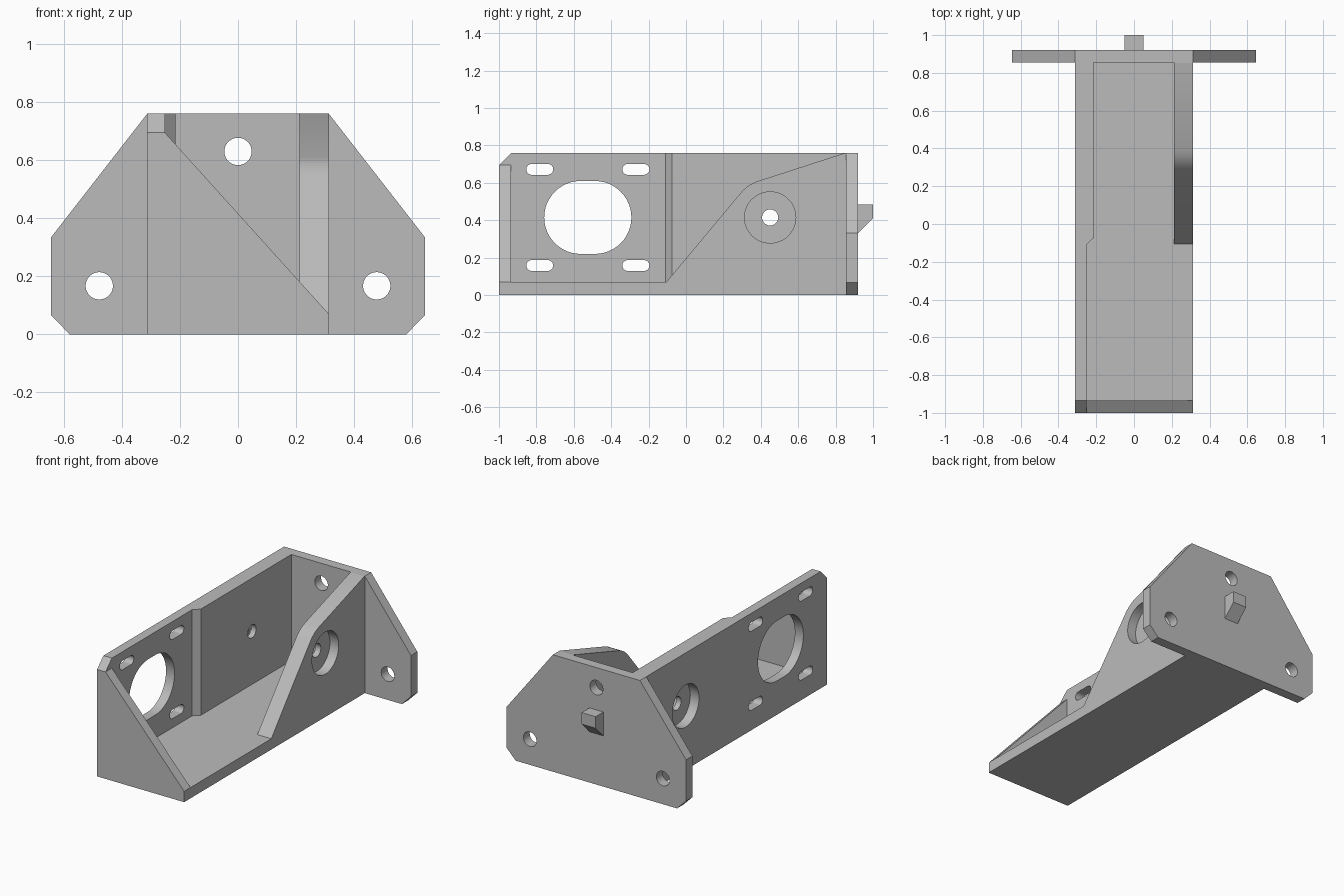
import bpy, bmesh
from math import sin, cos, pi, radians

default = bpy.data.objects.get("Cube")
if default:
    bpy.data.objects.remove(default, do_unlink=True)

grey = bpy.data.materials.new("plain grey")
grey.use_nodes = True
colour = (0.5, 0.5, 0.5, 1)
grey.diffuse_color = colour
grey.node_tree.nodes["Principled BSDF"].inputs["Base Color"].default_value = colour


def prism(name, outline, axis, lo, hi):
    """Extrude a 2D outline along an axis from lo to hi."""
    place = {"x": lambda a, b, t: (t, a, b),
             "y": lambda a, b, t: (a, t, b),
             "z": lambda a, b, t: (a, b, t)}[axis]
    bm = bmesh.new()
    rings = [[bm.verts.new(place(a, b, t)) for a, b in outline] for t in (lo, hi)]
    for ring in rings:
        bm.faces.new(ring)
    n = len(outline)
    for i in range(n):
        j = (i + 1) % n
        bm.faces.new((rings[0][i], rings[0][j], rings[1][j], rings[1][i]))
    bmesh.ops.recalc_face_normals(bm, faces=bm.faces)
    mesh = bpy.data.meshes.new(name)
    bm.to_mesh(mesh)
    bm.free()
    mesh.materials.append(grey)
    obj = bpy.data.objects.new(name, mesh)
    bpy.context.collection.objects.link(obj)
    return obj


def arc(cx, cy, r, start, end, steps):
    angles = [radians(start + (end - start) * i / steps) for i in range(steps + 1)]
    return [(cx + r * cos(a), cy + r * sin(a)) for a in angles]


def circle(cx, cy, r):
    return arc(cx, cy, r, 0, 360, 48)[:-1]


def slot(cx, cy, half, r):
    return arc(cx + half, cy, r, -90, 90, 24) + arc(cx - half, cy, r, 90, 270, 24)


def combine(target, other, operation):
    """Boolean the other solid into the target, then discard it."""
    other.hide_render = True
    mod = target.modifiers.new(operation.lower(), "BOOLEAN")
    mod.operation = operation
    mod.solver = "EXACT"
    mod.object = other
    bpy.context.view_layer.objects.active = target
    bpy.ops.object.modifier_apply(modifier=mod.name)
    bpy.data.objects.remove(other, do_unlink=True)


W = 0.313     # half width of the channel
H = 0.76      # overall height
T = 0.07      # base thickness
BACK = 0.92   # rear face of the flange
PY, PZ = 0.45, 0.415   # pivot centre
MY = -0.525            # motor opening centre

# Base plate
bracket = prism("mounting_bracket", [(-W, -1), (W, -1), (W, 0.9), (-W, 0.9)], "z", 0, T)

# Tall side wall with a thicker rear half and a chamfered front corner
wall = prism("tall_wall", [(-W, -1), (-0.252, -1), (-0.252, -0.11),
                           (-0.215, -0.075), (-0.215, 0.9), (-W, 0.9)], "z", 0, H)
combine(wall, prism("corner_cutter", [(-1.1, 0.595), (-0.8, 0.895), (-1.1, 0.895)],
                    "x", -0.5, 0), "DIFFERENCE")

# Sloping side wall, rounded over the pivot
low_wall = prism("sloped_wall", [(0.9, 0), (-0.105, 0), (-0.105, T)]
                 + arc(PY, PZ, 0.205, 140.1, 107.7, 10)
                 + [(0.85, H), (0.9, H)], "x", 0.212, W)

# Triangular front gusset
gusset = prism("front_gusset", [(-W, 0), (W, 0), (W, T), (-0.252, 0.695), (-W, 0.695)],
               "y", -1, -0.935)

# Rear mounting flange
half = [(0.58, 0), (0.645, 0.066), (0.645, 0.333), (W, H)]
flange = prism("rear_flange", half + [(-x, z) for x, z in reversed(half)],
               "y", 0.855, BACK)

# Locating peg on the back
peg = prism("locating_peg", [(0.9, 0.31), (BACK, 0.33), (1, 0.41), (1, 0.485), (0.9, 0.485)],
            "x", -0.05, 0.05)

for part in (wall, low_wall, gusset, flange, peg):
    combine(bracket, part, "UNION")

# Motor opening, adjustment slots and pivot holes through the side walls
cutters = [prism("motor_opening", slot(MY, PZ, 0.038, 0.195), "x", -0.5, 0),
           prism("pivot_hole", circle(PY, PZ, 0.043), "x", -0.5, 0.5)]
for dy in (-0.257, 0.257):
    for dz in (-0.257, 0.257):
        cutters.append(prism("adjust_slot", slot(MY + dy, PZ + dz, 0.043, 0.029), "x", -0.5, 0))

# Bearing recesses on both outer sides
for side in (-1, 1):
    cutters.append(prism("bearing_recess", circle(PY, PZ, 0.137), "x",
                         *sorted((side * 0.25, side * 0.5))))

# Bolt holes in the flange
for x, z in ((-0.478, 0.167), (0.478, 0.167), (0, 0.63)):
    cutters.append(prism("bolt_hole", circle(x, z, 0.047), "y", 0.8, 0.99))

for cutter in cutters:
    combine(bracket, cutter, "DIFFERENCE")

# Smooth the curved surfaces, keep the machined edges sharp
bpy.ops.object.select_all(action="DESELECT")
bracket.select_set(True)
bpy.context.view_layer.objects.active = bracket
bpy.ops.object.shade_smooth_by_angle(angle=radians(25))
